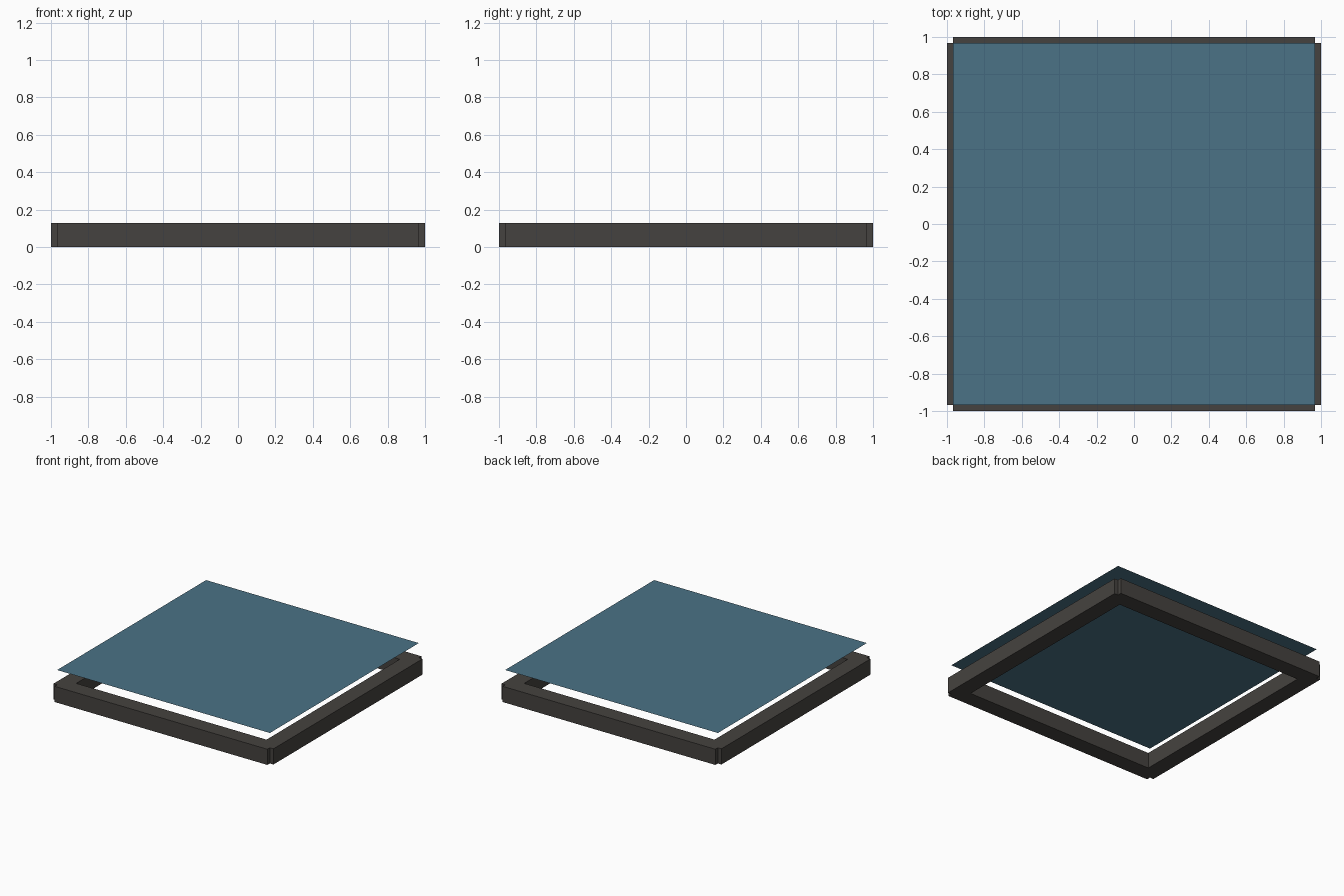
import bpy

if "Cube" in bpy.data.objects:
    bpy.data.objects.remove(bpy.data.objects["Cube"])

L = 0.967        # half length of bars and half size of panel
W = 0.135        # bar width
H = 0.129        # bar height
PANEL_Z = 0.25


def material(name, color):
    m = bpy.data.materials.new(name)
    m.diffuse_color = (*color, 1)
    m.use_nodes = True
    m.node_tree.nodes["Principled BSDF"].inputs["Base Color"].default_value = m.diffuse_color
    return m


frame_mat = material("dark_frame", (0.06, 0.055, 0.05))
panel_mat = material("blue_panel", (0.07, 0.17, 0.24))


def bar(name, x, y, sx, sy):
    bpy.ops.mesh.primitive_cube_add(size=1, location=(x, y, H / 2))
    o = bpy.context.object
    o.name = name
    o.scale = (sx, sy, H)
    o.data.materials.append(frame_mat)


# Four overlapping frame bars, slightly short of the outer corners
c = 1 - W / 2
for side, s in (("front", -1), ("back", 1)):
    bar(side + "_bar", 0, s * c, 2 * L, W)
for side, s in (("left", -1), ("right", 1)):
    bar(side + "_bar", s * c, 0, W, 2 * L)

# Flat panel raised above the frame
bpy.ops.mesh.primitive_plane_add(size=2 * L, location=(0, 0, PANEL_Z))
panel = bpy.context.object
panel.name = "panel"
panel.data.materials.append(panel_mat)
